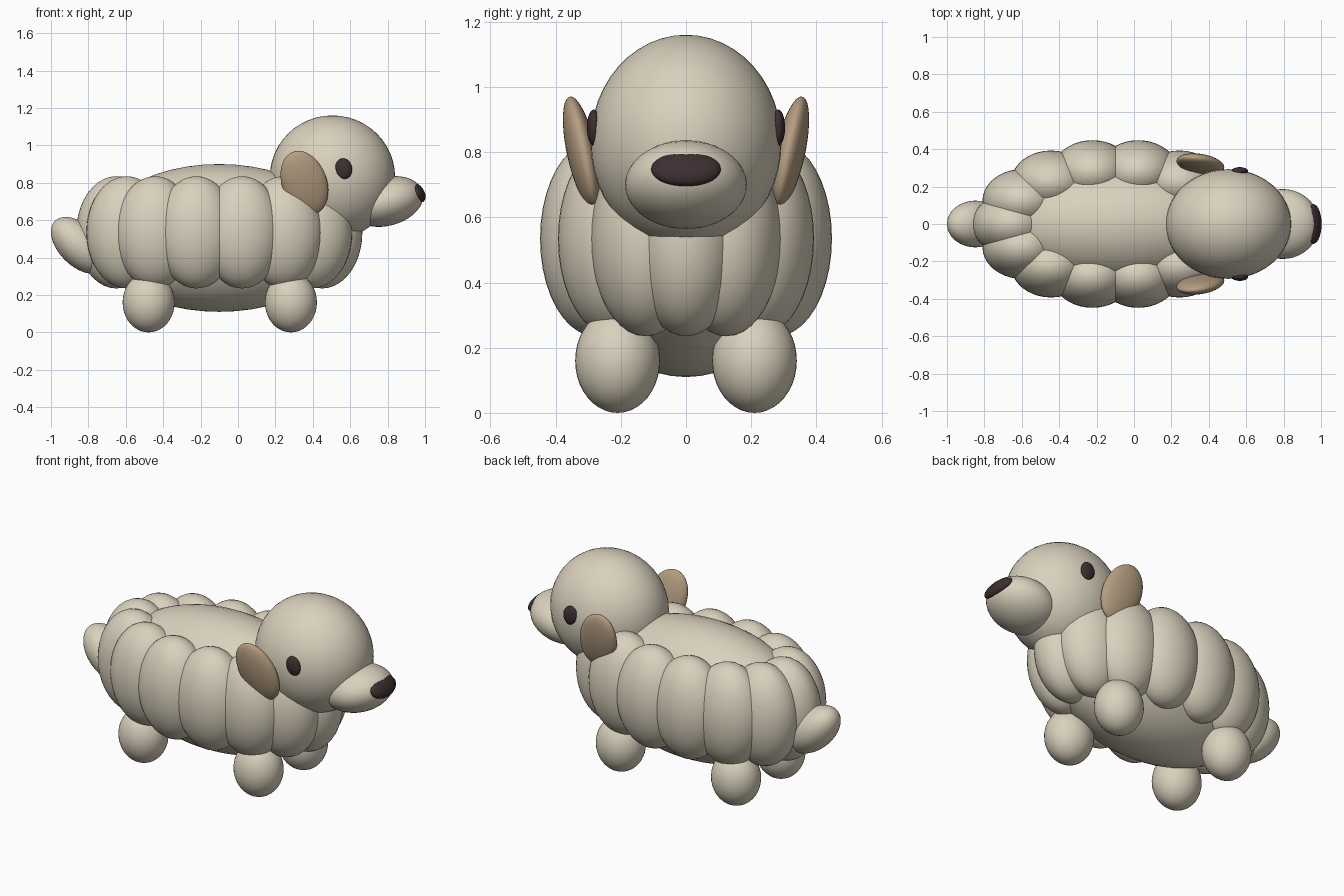
import bpy
from math import cos, sin, radians, tau
from mathutils import Matrix, Euler, Vector

if "Cube" in bpy.data.objects:
    bpy.data.objects.remove(bpy.data.objects["Cube"], do_unlink=True)


def material(name, rgb):
    mat = bpy.data.materials.new(name)
    mat.use_nodes = True
    mat.diffuse_color = (*rgb, 1)
    mat.node_tree.nodes["Principled BSDF"].inputs["Base Color"].default_value = (*rgb, 1)
    return mat


CREAM = material("cream", (0.70, 0.64, 0.51))
TAN = material("tan", (0.46, 0.34, 0.22))
DARK = material("dark brown", (0.045, 0.028, 0.030))


def ellipsoid(name, centre, radii, mat, tilt=0, roll=0, segments=40):
    """Smooth ellipsoid; tilt turns about y, roll about x (degrees)."""
    bpy.ops.mesh.primitive_uv_sphere_add(segments=segments, ring_count=segments // 2, radius=1)
    obj = bpy.context.object
    obj.name = name
    turn = Euler((radians(roll), radians(tilt), 0)).to_matrix().to_4x4()
    obj.data.transform(turn @ Matrix.Diagonal((*radii, 1)))
    obj.location = Vector(centre)
    obj.data.materials.append(mat)
    bpy.ops.object.shade_smooth()
    return obj


# Core of the body
BODY_X = -0.1
ellipsoid("body", (BODY_X, 0, 0.505), (0.67, 0.35, 0.395), CREAM, segments=48)

# Ring of puffs around the body
PUFFS = 14
for i in range(PUFFS):
    a = tau * i / PUFFS
    ellipsoid(f"body_puff_{i + 1}", (BODY_X + 0.55 * cos(a), 0.285 * sin(a), 0.535),
              (0.215, 0.17, 0.30), CREAM)

# Head, snout, nose and tail
ellipsoid("head", (0.505, 0, 0.83), (0.335, 0.293, 0.33), CREAM, segments=48)
ellipsoid("snout", (0.795, 0, 0.70), (0.20, 0.187, 0.13), CREAM, tilt=-15)
ellipsoid("nose", (0.957, 0, 0.748), (0.037, 0.107, 0.06), DARK, tilt=-35)
ellipsoid("tail", (-0.848, 0, 0.465), (0.11, 0.125, 0.185), CREAM, tilt=-45)

# Mirrored parts: ears, eyes and legs
for side, label in ((-1, "front"), (1, "back")):
    ellipsoid(f"{label}_ear", (0.355, side * 0.32, 0.80), (0.12, 0.045, 0.18), TAN,
              tilt=-20, roll=-12 * side)
    ellipsoid(f"{label}_eye", (0.565, side * 0.283, 0.875), (0.045, 0.021, 0.056), DARK,
              tilt=-10, segments=24)
    for end, x in (("head_end", 0.283), ("tail_end", -0.478)):
        ellipsoid(f"{label}_{end}_leg", (x, side * 0.21, 0.16), (0.139, 0.13, 0.16), CREAM)
